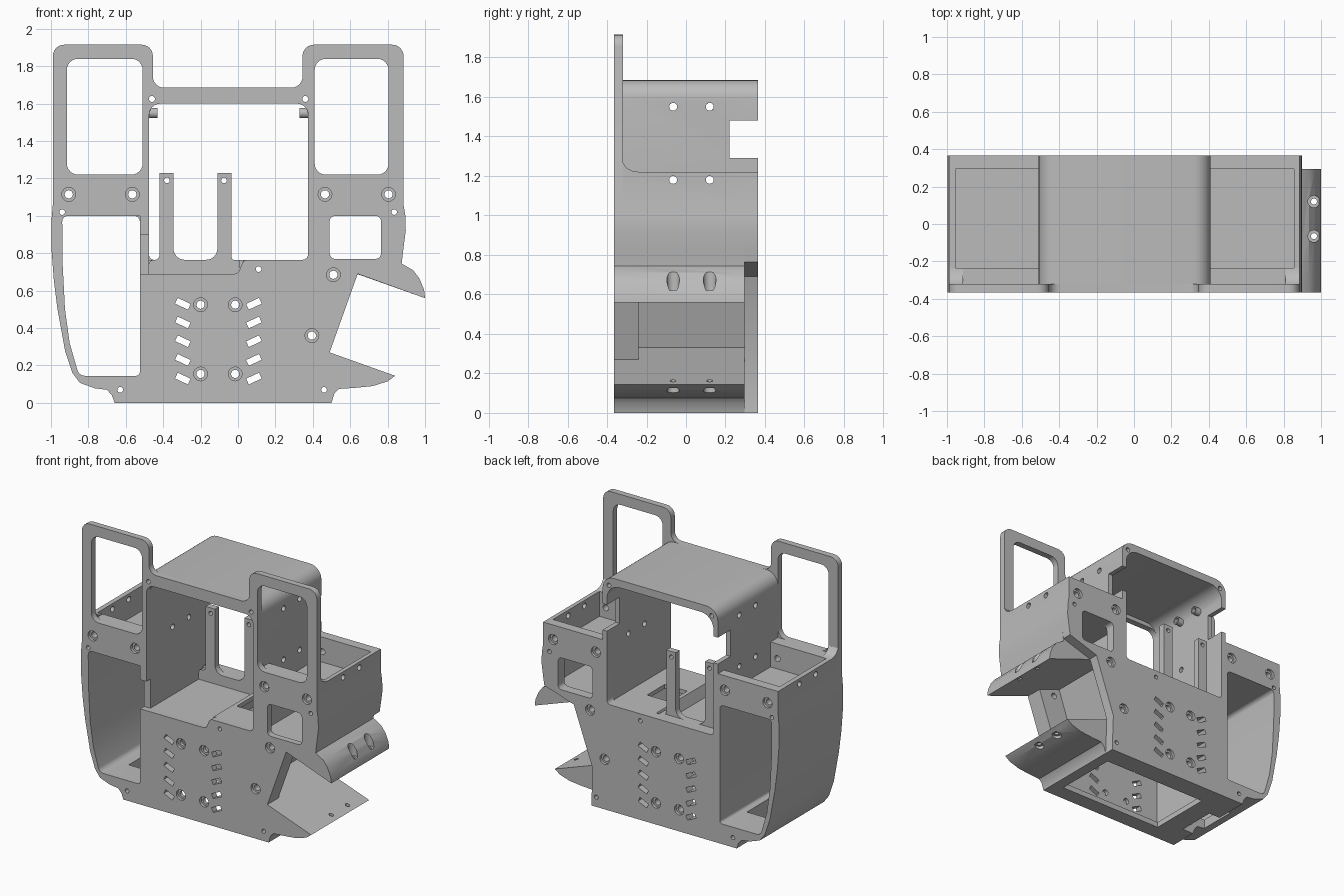
import bpy, bmesh, math
from mathutils import Matrix, Vector

cube = bpy.data.objects.get("Cube")
if cube:
    bpy.data.objects.remove(cube, do_unlink=True)

grey = bpy.data.materials.new("light grey")
grey.use_nodes = True
grey.diffuse_color = (0.5, 0.5, 0.5, 1)
grey.node_tree.nodes["Principled BSDF"].inputs["Base Color"].default_value = grey.diffuse_color


def evaluated_mesh(obj):
    bpy.context.view_layer.update()
    graph = bpy.context.evaluated_depsgraph_get()
    return bpy.data.meshes.new_from_object(obj.evaluated_get(graph))


def soften(points):
    """Round every corner that carries a third value, its radius."""
    out = []
    for i, p in enumerate(points):
        if len(p) == 2:
            out.append(p)
            continue
        c = Vector(p[:2])
        a = Vector(points[i - 1][:2]) - c
        b = Vector(points[(i + 1) % len(points)][:2]) - c
        a, b = c + a.normalized() * p[2], c + b.normalized() * p[2]
        for k in range(7):
            t = k / 6
            # weighted curve, close to a circular arc
            w = ((1 - t) ** 2, 1.414 * t * (1 - t), t * t)
            out.append(tuple((a * w[0] + c * w[1] + b * w[2]) / sum(w)))
    return out


def rect(x0, x1, z0, z1, r):
    return [(x0, z0, r), (x1, z0, r), (x1, z1, r), (x0, z1, r)]


def circle(x, z, r):
    turn = [math.tau * k / 16 for k in range(16)]
    return [(x + r * math.cos(a), z + r * math.sin(a)) for a in turn]


def slab(name, outline, lo, hi, holes=(), axis="y"):
    """Extrude an outline with holes between two depths."""
    curve = bpy.data.curves.new(name, "CURVE")
    curve.dimensions, curve.fill_mode = "2D", "BOTH"
    curve.extrude = (hi - lo) / 2
    for loop in [outline, *holes]:
        pts = soften(loop)
        s = curve.splines.new("POLY")
        s.points.add(len(pts) - 1)
        for q, p in zip(s.points, pts):
            q.co = (p[0], p[1], 0, 1)
        s.use_cyclic_u = True
    temp = bpy.data.objects.new(name, curve)
    bpy.context.collection.objects.link(temp)
    mesh = evaluated_mesh(temp)
    bpy.data.objects.remove(temp)
    bm = bmesh.new()
    bm.from_mesh(mesh)
    mid = (lo + hi) / 2
    turn = Matrix.Rotation(math.pi / 2, 4, "X")
    place = Matrix.Translation((0, mid, 0)) @ turn
    if axis == "x":
        place = Matrix.Translation((mid, 0, 0)) @ Matrix.Rotation(math.pi / 2, 4, "Z") @ turn
    bm.transform(place)
    bmesh.ops.remove_doubles(bm, verts=bm.verts, dist=1e-5)
    bmesh.ops.recalc_face_normals(bm, faces=bm.faces)
    bm.to_mesh(mesh)
    bm.free()
    mesh.materials.clear()
    mesh.materials.append(grey)
    obj = bpy.data.objects.new(name, mesh)
    bpy.context.collection.objects.link(obj)
    return obj


def drill(bm, start, direction, length, r):
    d = Vector(direction)
    m = Matrix.Translation(Vector(start) + d * length / 2) @ d.to_track_quat("Z", "Y").to_matrix().to_4x4()
    bmesh.ops.create_cone(bm, cap_ends=True, segments=20, radius1=r, radius2=r, depth=length, matrix=m)


def block(bm, lo, hi):
    lo, hi = Vector(lo), Vector(hi)
    bmesh.ops.create_cube(bm, size=1, matrix=Matrix.Translation((lo + hi) / 2) @ Matrix.Diagonal((*(hi - lo), 1)))


def carve(obj, bm):
    """Cut the collected shapes out of an object."""
    mesh = bpy.data.meshes.new("cutter")
    bm.to_mesh(mesh)
    bm.free()
    cutter = bpy.data.objects.new("cutter", mesh)
    cutter.hide_render = True
    bpy.context.collection.objects.link(cutter)
    mod = obj.modifiers.new("cut", "BOOLEAN")
    mod.operation, mod.solver, mod.use_self = "DIFFERENCE", "EXACT", True
    mod.object = cutter
    result = evaluated_mesh(obj)
    obj.modifiers.clear()
    obj.data = result
    bpy.data.objects.remove(cutter)


FRONT, BACK, PLATE_F, PLATE_B = -0.365, 0.365, -0.32, 0.295

# Shared stretches of the outline, running anticlockwise
left_side = [(-.99, 1.06), (-.997, .98), (-.997, .82), (-.985, .66), (-.965, .5), (-.925, .28), (-.885, .16),
             (-.845, .107), (-.765, .078), (-.7, .07), (-.674, .04), (-.66, 0)]
lip = [(.5, 0), (.515, .05), (.54, .075), (.62, .08), (.72, .09), (.8, .115), (.84, .145)]
fin = [(1, .56), (.995, .605), (.97, .665), (.936, .71), (.875, .745)]
right_side = [(.885, .83), (.897, .92), (.895, 1), (.885, 1.06)]
wall_curve = [(-.85, .145, .03), (-.9, .32), (-.925, .5), (-.938, .75), (-.94, 1, .03)]
window = wall_curve + [(-.525, 1, .03), (-.525, .145, .02)]
small_window = rect(.49, .765, .77, 1, .03)

# Screw holes and slanted vents
box_screws = [(x, 1.115) for x in (-.905, -.565, .465, .805)]
mouth_screws = [(.51, .685), (.395, .36)]
screws = box_screws + mouth_screws + [(x, z) for x in (-.2, -.015) for z in (.155, .525)]
pins = [circle(x, z, .015) for x, z in [(-.94, 1.02), (.835, 1.02), (-.63, .07), (.46, .07)]]
hood_pins = [circle(x, 1.625, .016) for x in (-.46, .36)]
punched = [circle(x, z, .037) for x, z in screws] + pins + [circle(.11, .715, .015)]
for side in (-1, 1):
    for row in range(5):
        cx, cz, tilt = -.105 + side * .19, .13 + row * .1, math.radians(25) * side
        c, s = math.cos(tilt), math.sin(tilt)
        corners = [(-.038, -.017), (.038, -.017), (.038, .017), (-.038, .017)]
        punched.append([(cx + u * c - v * s, cz + u * s + v * c) for u, v in corners])

# Front plate with the two tall loops
loops = [(.885, 1.915, .06), (.345, 1.915, .06), (.345, 1.685, .06), (-.455, 1.685, .06),
         (-.455, 1.915, .06), (-.99, 1.915, .06)]
opening = [(-.525, 1), (-.525, .9), (-.475, .9), (-.475, 1.6, .06), (.375, 1.6, .06), (.375, .765, .03),
           (.03, .765, .02), (0, .69, .02), (-.525, .69), (-.525, .145, .02)]
slab("front_plate", left_side + lip + [(.49, .27), (.64, .69)] + fin + right_side + loops, FRONT, PLATE_F,
     [wall_curve + opening, small_window, rect(-.915, -.51, 1.22, 1.84, .06),
      rect(.41, .805, 1.22, 1.84, .06)] + hood_pins + punched)

# Back plate, low in the middle
saddle = [(.375, 1.22), (.375, .765, .03), (-.475, .765, .025), (-.475, 1.22)]
slab("back_plate", left_side + [(.5, 0), (.49, .27), (.64, .69), (.875, .765)] + right_side
     + [(.885, 1.22)] + saddle + [(-.99, 1.22)], PLATE_B, BACK, [window, small_window] + punched)

# Recessed seats inside the screw holes
for x, z in screws:
    for name, lo, hi in (("front", FRONT + .02, PLATE_F), ("back", PLATE_B, BACK - .02)):
        slab(name + "_screw_seat", circle(x, z, .037), lo, hi, [circle(x, z, .022)])

# Upright posts just inside the back plate
slab("posts", [(.01, .68), (.01, .765), (-.035, .765, .015), (-.035, 1.23), (-.11, 1.23), (-.11, .765, .06),
               (-.345, .765, .06), (-.345, 1.23), (-.42, 1.23), (-.42, .765, .025), (-.475, .765, .025),
               (-.475, .68)], .23, .275, [circle(x, 1.19, .015) for x in (-.38, -.075)])
slab("post_ledge", [(-.475, .68), (.01, .68), (.01, .765), (-.475, .765)], .275, PLATE_B)

# Body walls between the plates, with open trays on top
trays = [(.885, 1.22), (.855, 1.22), (.855, 1.04), (.41, 1.04), (.41, 1.22), (.375, 1.22), (.375, .765), (.03, .765),
         (0, .69), (-.475, .69), (-.475, 1.22), (-.51, 1.22), (-.51, 1.04), (-.955, 1.04), (-.955, 1.22), (-.99, 1.22)]
belly = [(-.475, .04), (.43, .04), (.43, .25), (.27, .31), (.42, .735), (.05, .735), (.02, .65), (-.475, .65)]
body = slab("body_walls", left_side + lip + [(.32, .33), (.465, .75)] + fin + right_side + trays, PLATE_F, PLATE_B,
            [window, belly, [(.42, .765), (.84, .765), (.862, .9), (.855, 1), (.42, 1)]] + pins)
bm = bmesh.new()
block(bm, (-.42, -.25, -.1), (.42, .22, .1))
block(bm, (-.76, -.16, -.1), (-.57, .12, .2))
block(bm, (.06, -.1, .69), (.24, .1, .9))
for y in (-.065, .12):
    drill(bm, (-1.2, y, 1.18), (1, 0, 0), 2.4, .02)
    # countersunk holes in the fin and the lip
    drill(bm, (.962, y, .62), (0, 0, 1), .2, .032)
    drill(bm, (.962, y, .5), (0, 0, 1), .2, .016)
    drill(bm, (.79, y, 0), (0, 0, 1), .125, .032)
    drill(bm, (.79, y, .05), (0, 0, 1), .2, .015)
carve(body, bm)

# Rounded hood with side notches at the back
hood = slab("hood", [(.41, 1.22), (.41, 1.685, .09), (-.51, 1.685, .09), (-.51, 1.22), (-.475, 1.22),
                     (-.475, 1.63, .1), (.375, 1.63, .1), (.375, 1.22)], PLATE_F, BACK, hood_pins)
bm = bmesh.new()
block(bm, (-1, .22, 1.29), (1, .5, 1.48))
for y in (-.065, .12):
    drill(bm, (-1, y, 1.55), (1, 0, 0), 2, .02)
carve(hood, bm)

# Tray front walls, coves at the loop feet, and hood screw bosses
for side, x0, x1, foot, boss in (("right", -.955, -.51, -.99, -.475), ("left", .41, .855, .81, .33)):
    slab(side + "_tray_front", [(x0, 1.04), (x1, 1.04), (x1, 1.22), (x0, 1.22)],
         PLATE_F, -.235, [circle(x, z, .022) for x, z in box_screws if x0 < x < x1])
    slab(side + "_cove", [(PLATE_F, 1.22), (-.235, 1.22), (-.27, 1.225), (-.3, 1.24), (PLATE_F, 1.27)],
         foot, foot + .075, axis="x")
    for y in (-.065, .12):
        slab(side + "_hood_boss", circle(y, 1.55, .028), boss, boss + .045, [circle(y, 1.55, .02)], axis="x")

# Flange framing the mouth behind the front plate
slab("mouth_flange", [(.32, .33), (.49, .27), (.64, .69), (.465, .75)], PLATE_F, -.24,
     [circle(x, z, .022) for x, z in mouth_screws])

# Crisp edges, smooth curves
bpy.ops.object.select_all(action="DESELECT")
for obj in bpy.context.scene.objects:
    if obj.type == "MESH" and grey.name in obj.data.materials:
        obj.select_set(True)
        bpy.context.view_layer.objects.active = obj
bpy.ops.object.shade_smooth_by_angle(angle=math.radians(30))
